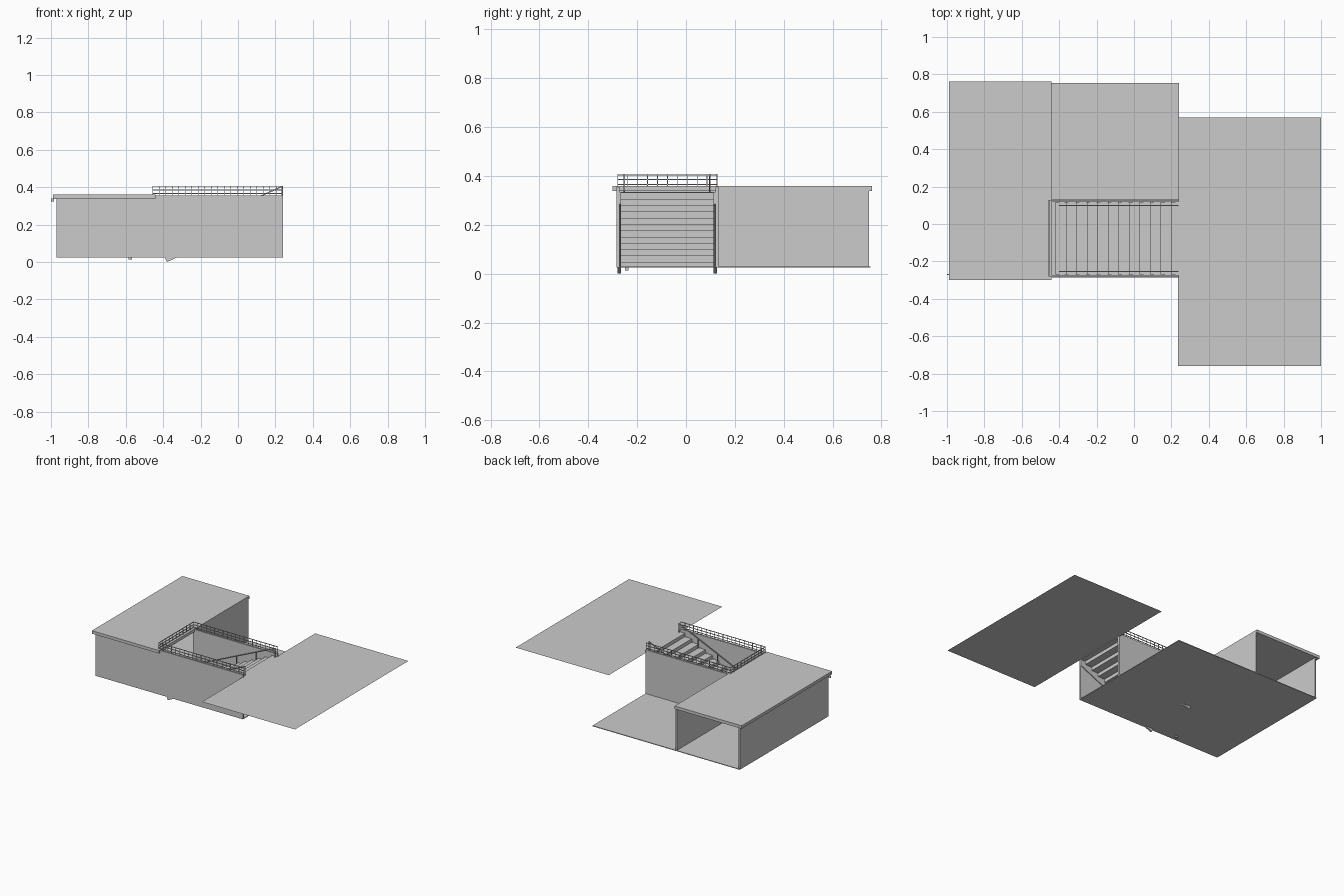
import bpy, bmesh, math
from mathutils import Vector

if "Cube" in bpy.data.objects:
    bpy.data.objects.remove(bpy.data.objects["Cube"])


def material(name, v):
    m = bpy.data.materials.new(name)
    m.diffuse_color = (v, v, v, 1)
    m.use_nodes = True
    m.node_tree.nodes["Principled BSDF"].inputs["Base Color"].default_value = m.diffuse_color
    return m


GREY = material("plain grey", 0.6)


def finish(name, bm):
    bmesh.ops.recalc_face_normals(bm, faces=bm.faces)
    me = bpy.data.meshes.new(name)
    bm.to_mesh(me)
    bm.free()
    me.materials.append(GREY)
    ob = bpy.data.objects.new(name, me)
    bpy.context.collection.objects.link(ob)
    return ob


def add_box(bm, x0, x1, y0, y1, z0, z1):
    vs = bmesh.ops.create_cube(bm, size=1)["verts"]
    for v in vs:
        v.co = Vector(((x0 + x1) / 2 + v.co.x * (x1 - x0),
                       (y0 + y1) / 2 + v.co.y * (y1 - y0),
                       (z0 + z1) / 2 + v.co.z * (z1 - z0)))


def box(name, *b):
    bm = bmesh.new()
    add_box(bm, *b)
    return finish(name, bm)


def add_beam(bm, a, b, t):
    a, b = Vector(a), Vector(b)
    d = b - a
    rot = d.to_track_quat('Z', 'Y')
    for v in bmesh.ops.create_cube(bm, size=1)["verts"]:
        p = Vector((v.co.x * t, v.co.y * t, v.co.z * d.length))
        v.co = (a + b) / 2 + rot @ p


def add_profile(bm, pts, y0, y1):
    # extrude an x-z outline along y
    f = bm.faces.new([bm.verts.new((x, y0, z)) for x, z in pts])
    ext = bmesh.ops.extrude_face_region(bm, geom=[f])["geom"]
    for v in ext:
        if isinstance(v, bmesh.types.BMVert):
            v.co.y = y1


FLOOR, GROUND, TOP = 0.025, 0.335, 0.355
W = 0.012

# upper ground sheet
bm = bmesh.new()
bm.faces.new([bm.verts.new(p) for p in ((0.235, -0.76, GROUND), (1, -0.76, GROUND),
                                        (1, 0.57, GROUND), (0.235, 0.57, GROUND))])
finish("upper_ground", bm)

# floor, walls and roof
box("floor", -0.97, 0.24, -0.285, 0.755, FLOOR, FLOOR + 0.005)
box("front_wall_room", -0.97, -0.44, -0.285, -0.285 + W, FLOOR, 0.34)
box("front_wall_stair", -0.44, 0.24, -0.285, -0.285 + W, FLOOR, TOP)
box("left_wall", -0.97, -0.97 + W, -0.273, 0.75, FLOOR, 0.34)
box("inner_wall", -0.44 - W, -0.44, 0.12, 0.75, FLOOR, 0.34)
box("stair_side_wall", -0.44, 0.24, 0.12, 0.132, FLOOR, TOP)
box("roof", -0.99, -0.44, -0.30, 0.762, 0.338, 0.36)
box("roof_spout", -1.0, -0.985, -0.274, -0.266, 0.325, 0.34)
box("floor_drain", -0.585, -0.568, -0.25, -0.235, 0.014, FLOOR)

# stairs as a thin folded sheet
N = 12
run, rise, t = 0.618 / (N - 1), (GROUND - FLOOR) / N, 0.005
upper = []
for i in range(N):
    x = -0.42 + i * run
    upper += [(x, FLOOR + i * rise), (x, FLOOR + (i + 1) * rise)]
upper.append((0.24, GROUND))
lower = [(x + t, z - t) for x, z in upper[1:-1]] + [(0.24, GROUND - t)]
lower = [(-0.42 + t, FLOOR)] + lower
bm = bmesh.new()
add_profile(bm, upper + lower[::-1], -0.27, 0.118)
finish("stairs", bm)

# sloping side boards under the steps
slope = math.atan2(rise, run)
tx, tz, bw = -0.38, 0.0, 0.05
end = (0.24 - tx) * math.tan(slope)
board = [(tx, tz), (0.24, tz + end), (0.24, GROUND),
         (tx - bw * math.sin(slope), tz + bw * math.cos(slope))]
for name, y in (("front_stringer", -0.28), ("back_stringer", 0.113)):
    bm = bmesh.new()
    add_profile(bm, board, y, y + 0.013)
    finish(name, bm)

# guard railings around the stair opening
def railing(name, a, b, z0, z1, count):
    bm = bmesh.new()
    a, b = Vector(a), Vector(b)
    for i in range(count + 1):
        p = a.lerp(b, i / count)
        add_beam(bm, (p.x, p.y, z0), (p.x, p.y, z1), 0.003)
    for z in (z0 + 0.014, (z0 + z1) / 2 + 0.005, z1 - 0.003):
        add_beam(bm, (a.x, a.y, z), (b.x, b.y, z), 0.004)
    finish(name, bm)


railing("front_railing", (-0.455, -0.279), (0.238, -0.279), 0.352, 0.408, 20)
railing("back_railing", (-0.455, 0.127), (0.238, 0.127), 0.352, 0.408, 20)
railing("end_railing", (-0.455, -0.279), (-0.455, 0.127), 0.352, 0.408, 10)

# handrails following the stairs
for name, y in (("front_handrail", -0.253), ("back_handrail", 0.098)):
    bm = bmesh.new()
    drop = 0.62 * math.tan(slope)
    add_beam(bm, (0.238, y, 0.405), (-0.40, y, 0.405 - drop), 0.006)
    for i in range(5):
        k = i / 4
        x, z = 0.236 - 0.634 * k, 0.403 - drop * k
        add_beam(bm, (x, y, z - 0.065), (x, y, z), 0.005)
    finish(name, bm)
